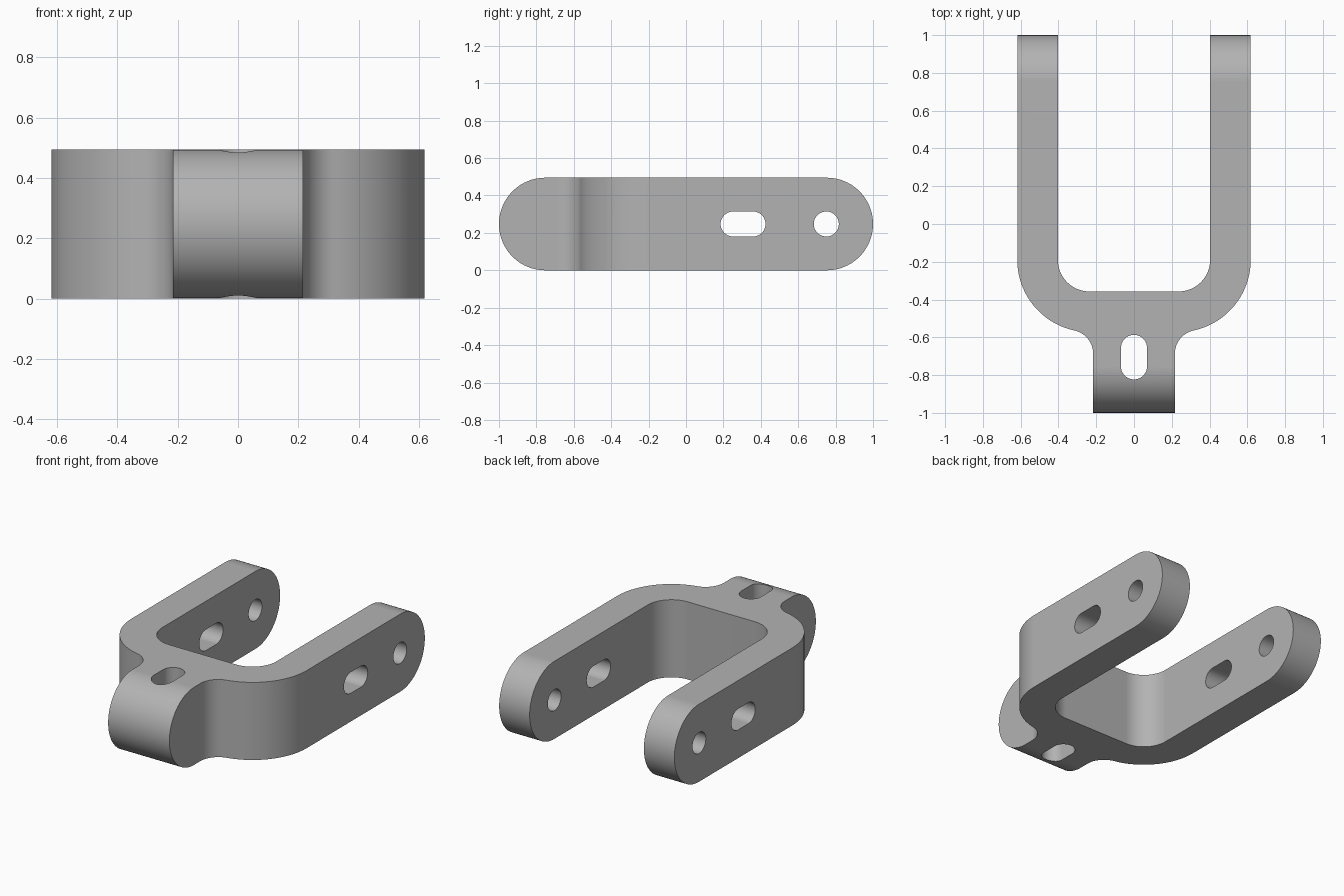
import bpy, bmesh
from math import sin, cos, pi, atan2
from mathutils import Vector, Matrix

if "Cube" in bpy.data.objects:
    bpy.data.objects.remove(bpy.data.objects["Cube"], do_unlink=True)

H = 0.495                    # height of the fork
W, INNER, NECK = 0.618, 0.403, 0.216
CORNER = Vector((0.236, -0.19))      # shared centre of inner and outer bend
R_IN, R_OUT, R_FILLET = INNER - CORNER.x, W - CORNER.x, 0.127

steel = bpy.data.materials.new("grey_metal")
steel.use_nodes = True
steel.diffuse_color = (0.45, 0.45, 0.45, 1)
steel.node_tree.nodes["Principled BSDF"].inputs["Base Color"].default_value = (0.45, 0.45, 0.45, 1)


def arc(c, r, a0, a1, n=20):
    angles = [a0 + (a1 - a0) * i / n for i in range(n + 1)]
    return [(c[0] + r * cos(a), c[1] + r * sin(a)) for a in angles]


def stadium(c, half, r, n=20):
    """Rounded slot outline, long along its first axis."""
    return (arc((c[0] + half, c[1]), r, -pi / 2, pi / 2, n)
            + arc((c[0] - half, c[1]), r, pi / 2, 3 * pi / 2, n))


def prism(name, outline, lo, hi, sideways=False):
    """Extrude an outline along z, or a (y, z) outline along x."""
    bm = bmesh.new()
    face = bm.faces.new([bm.verts.new((a, b, lo)) for a, b in outline])
    ext = bmesh.ops.extrude_face_region(bm, geom=[face])["geom"]
    verts = [v for v in ext if isinstance(v, bmesh.types.BMVert)]
    bmesh.ops.translate(bm, verts=verts, vec=(0, 0, hi - lo))
    if sideways:
        axes = Matrix(((0, 0, 1), (1, 0, 0), (0, 1, 0))).to_4x4()
        bmesh.ops.transform(bm, matrix=axes, verts=bm.verts)
    bmesh.ops.remove_doubles(bm, verts=bm.verts, dist=1e-5)
    bmesh.ops.recalc_face_normals(bm, faces=bm.faces)
    mesh = bpy.data.meshes.new(name)
    bm.to_mesh(mesh)
    bm.free()
    mesh.materials.append(steel)
    obj = bpy.data.objects.new(name, mesh)
    bpy.context.collection.objects.link(obj)
    return obj


# Half of the plan outline: inner bend, arm, outer bend, fillet, neck
fy = CORNER.y - ((R_OUT + R_FILLET) ** 2 - (NECK + R_FILLET - CORNER.x) ** 2) ** 0.5
fillet = Vector((NECK + R_FILLET, fy))
d = fillet - CORNER
a = atan2(d.y, d.x)
half = arc(CORNER, R_IN, -pi / 2, 0)
half += [(INNER, 1.2), (W, 1.2)]
half += arc(CORNER, R_OUT, 0, a, 28)
half += arc(fillet, R_FILLET, a + pi, pi, 16)[1:]
half += [(NECK, -1.2)]
outline = half + [(-x, y) for x, y in reversed(half)]
fork = prism("fork_bracket", outline, 0, H)

# Helpers: side profile with round ends, arm slots and holes, neck slot
mid = H / 2
side = prism("side_profile", stadium((0, mid), 1 - mid, mid, 40), -1, 1, True)
arm_slots = prism("arm_slots", stadium((0.305, mid), 0.053, 0.067), -1, 1, True)
arm_holes = prism("arm_holes", arc((0.75, mid), 0.067, 0, 2 * pi, 40), -1, 1, True)
neck_slot = prism("neck_slot",
                  [(-y, x) for x, y in stadium((-0.705, 0), 0.049, 0.069)], -1, 1)

for tool, op in ((side, 'INTERSECT'), (arm_slots, 'DIFFERENCE'),
                 (arm_holes, 'DIFFERENCE'), (neck_slot, 'DIFFERENCE')):
    mod = fork.modifiers.new(tool.name, 'BOOLEAN')
    mod.operation, mod.object, mod.solver = op, tool, 'EXACT'

# Apply the cuts and drop the helpers
bpy.context.view_layer.objects.active = fork
fork.select_set(True)
for mod in list(fork.modifiers):
    bpy.ops.object.modifier_apply(modifier=mod.name)
for tool in (side, arm_slots, arm_holes, neck_slot):
    bpy.data.objects.remove(tool, do_unlink=True)

# Smooth bends with crisp rims
bpy.ops.object.shade_smooth_by_angle(angle=0.5)
weighted = fork.modifiers.new("flat_faces", 'WEIGHTED_NORMAL')
weighted.keep_sharp = True
